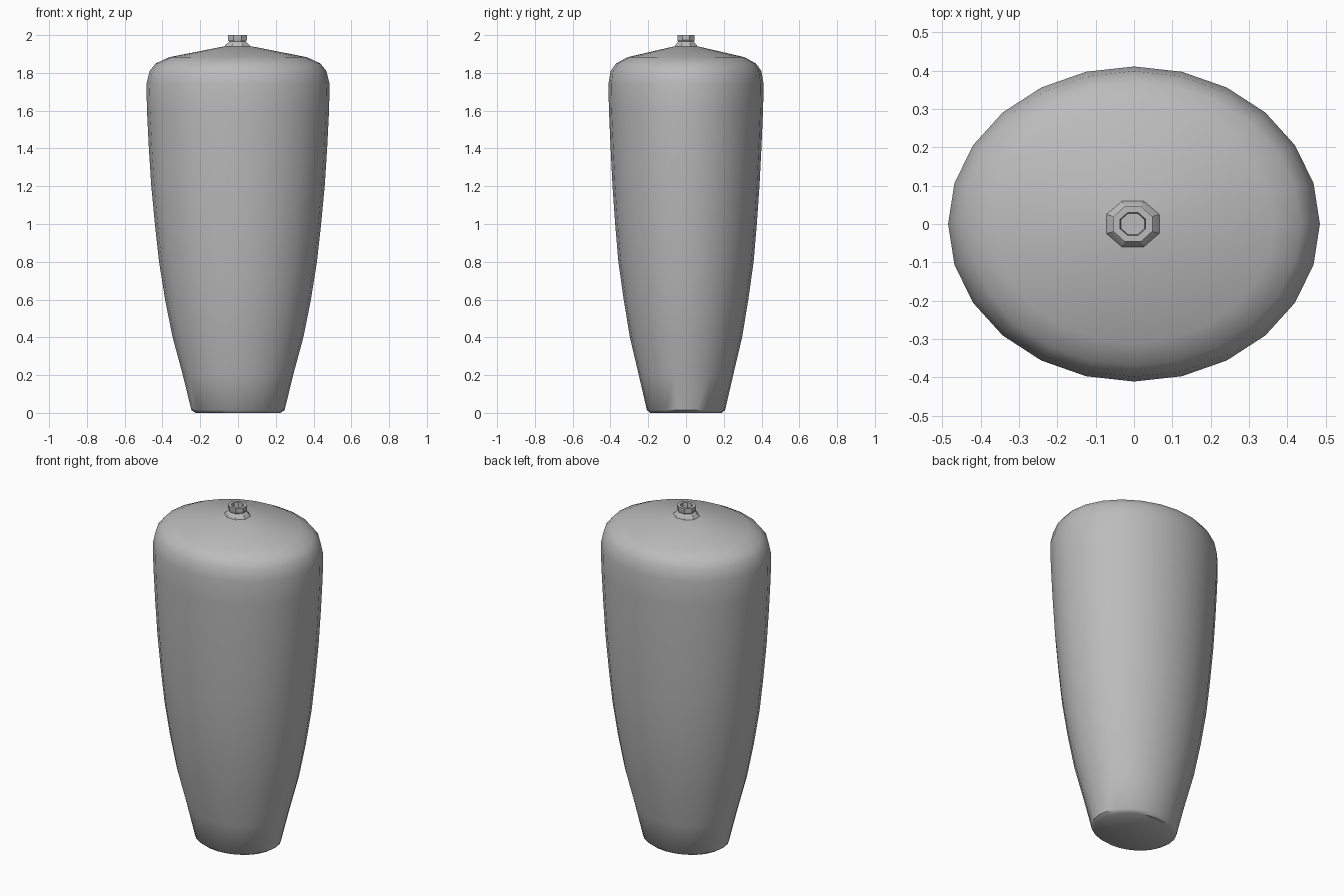
import bpy, bmesh, math

old = bpy.data.objects.get("Cube")
if old:
    bpy.data.objects.remove(old, do_unlink=True)

# Single matte grey glaze
GREY = (0.5, 0.5, 0.5, 1.0)
glaze = bpy.data.materials.new("grey_glaze")
glaze.use_nodes = True
glaze.diffuse_color = GREY
bsdf = glaze.node_tree.nodes["Principled BSDF"]
bsdf.inputs["Base Color"].default_value = GREY
bsdf.inputs["Roughness"].default_value = 0.7


def loft(name, rings, sides, centre_x=0.0, turn=0.0, angle=40):
    """Stack elliptical rings (z, x radius, y radius) and cap both ends."""
    bm = bmesh.new()
    loops = []
    for z, rx, ry in rings:
        loops.append([bm.verts.new((centre_x + rx * math.cos(a), ry * math.sin(a), z))
                      for a in (turn + 2 * math.pi * i / sides for i in range(sides))])
    for low, high in zip(loops, loops[1:]):
        for i in range(sides):
            j = (i + 1) % sides
            bm.faces.new((low[i], low[j], high[j], high[i]))
    bm.faces.new(loops[0][::-1])
    bm.faces.new(loops[-1])
    mesh = bpy.data.meshes.new(name)
    bm.to_mesh(mesh)
    bm.free()
    mesh.materials.append(glaze)
    obj = bpy.data.objects.new(name, mesh)
    bpy.context.collection.objects.link(obj)
    bpy.ops.object.select_all(action='DESELECT')
    obj.select_set(True)
    bpy.context.view_layer.objects.active = obj
    bpy.ops.object.shade_smooth_by_angle(angle=math.radians(angle))
    return obj


# Tapered oval body with rounded shoulder and shallow cone top
body = [
    (0.00, 0.225, 0.190), (0.015, 0.247, 0.207), (0.20, 0.292, 0.250),
    (0.40, 0.346, 0.297), (0.60, 0.386, 0.330), (0.80, 0.418, 0.358),
    (1.00, 0.440, 0.375), (1.20, 0.459, 0.389), (1.40, 0.472, 0.399),
    (1.60, 0.482, 0.408), (1.74, 0.485, 0.411), (1.81, 0.468, 0.399),
    (1.85, 0.436, 0.370), (1.883, 0.365, 0.310), (1.94, 0.075, 0.065),
]
loft("vase_body", body, 24)

# Small faceted neck: flared foot, waist, rim, then the recessed mouth
neck = [
    (1.932, 0.080, 0.068), (1.947, 0.070, 0.062), (1.965, 0.047, 0.045),
    (1.975, 0.055, 0.050), (2.00, 0.055, 0.050), (2.00, 0.036, 0.032),
    (1.97, 0.033, 0.030),
]
loft("vase_neck", neck, 8, centre_x=-0.003, turn=math.pi / 8, angle=25)
